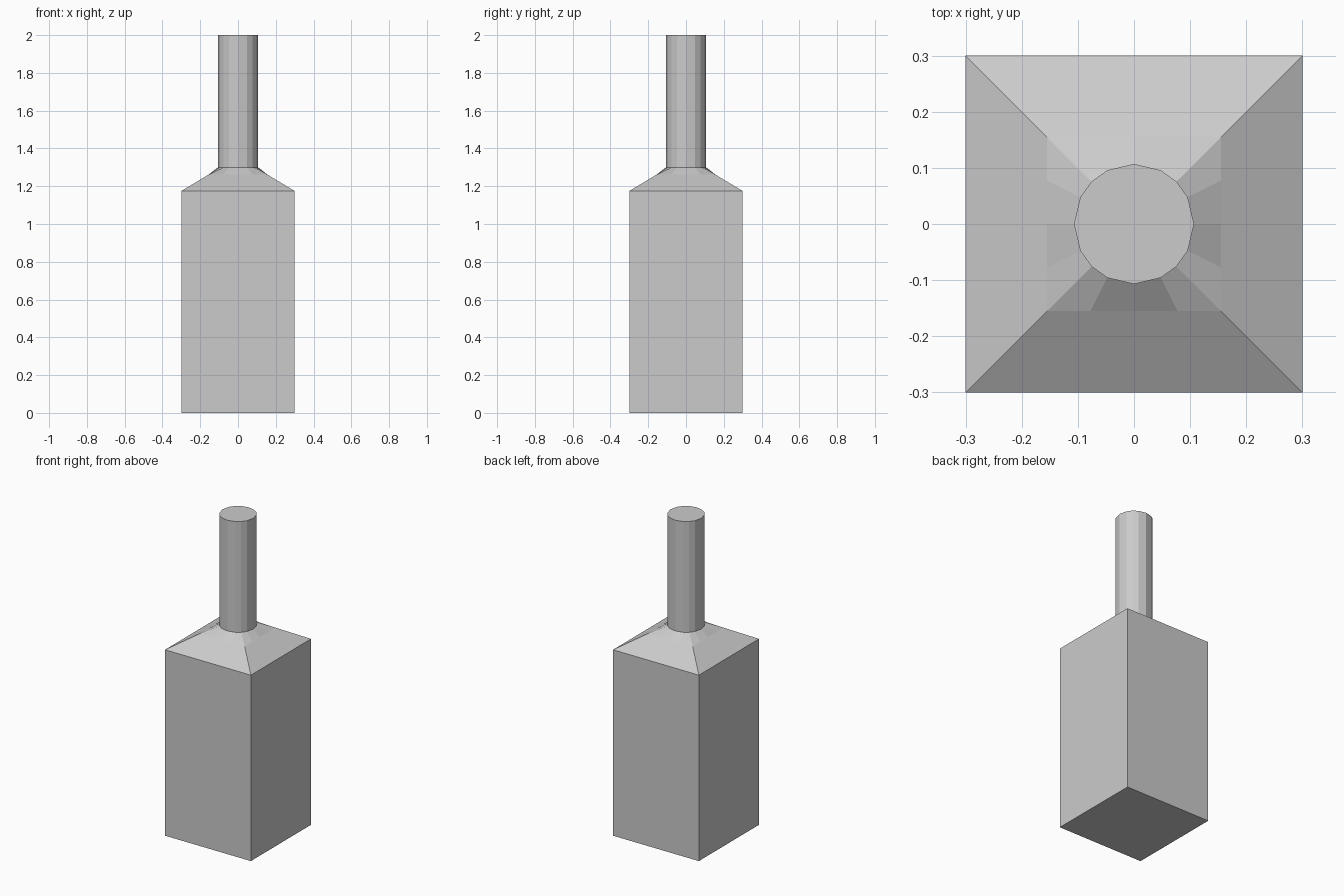
import bpy, bmesh
from math import hypot

if "Cube" in bpy.data.objects:
    bpy.data.objects.remove(bpy.data.objects["Cube"])

# Sixteen directions taken from the edge points of a 4 x 4 square grid
SIDE = [(1, t / 2) for t in range(-2, 2)]
DIRS = []
for x, y in SIDE:
    DIRS.append((x, y))
DIRS += [(-y, x) for x, y in SIDE] + [(-x, -y) for x, y in SIDE] + [(y, -x) for x, y in SIDE]


def ring(bm, size, z, is_round):
    """Square ring of half width size, or round ring of radius size."""
    verts = []
    for x, y in DIRS:
        k = size / hypot(x, y) if is_round else size
        verts.append(bm.verts.new((x * k, y * k, z)))
    return verts


# Sections from base to lip: half width or radius, height, round
SECTIONS = [(0.30, 0.0, False), (0.30, 1.175, False), (0.155, 1.262, False),
            (0.107, 1.30, True), (0.107, 2.0, True)]

bm = bmesh.new()
rings = [ring(bm, *s) for s in SECTIONS]

# Walls, shoulder and neck
n = len(DIRS)
for low, high in zip(rings, rings[1:]):
    for i in range(n):
        j = (i + 1) % n
        bm.faces.new((low[i], low[j], high[j], high[i]))

# Base and top cap
bm.faces.new(rings[0][::-1])
bm.faces.new(rings[-1])
bmesh.ops.recalc_face_normals(bm, faces=bm.faces)

mesh = bpy.data.meshes.new("square_bottle")
bm.to_mesh(mesh)
bm.free()
bottle = bpy.data.objects.new("square_bottle", mesh)
bpy.context.collection.objects.link(bottle)
